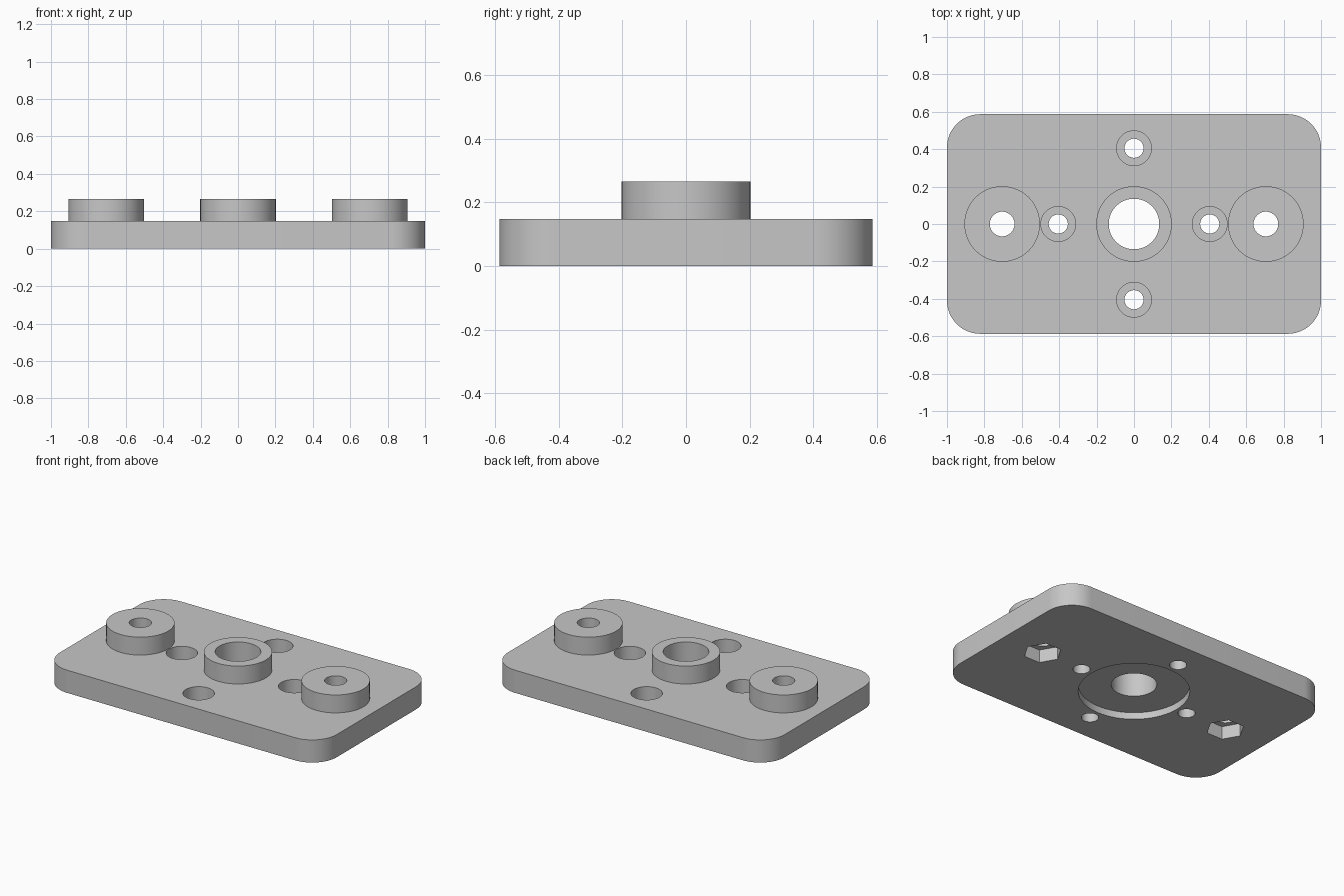
import bpy
import bmesh
import math

if "Cube" in bpy.data.objects:
    bpy.data.objects.remove(bpy.data.objects["Cube"])

PLATE_TOP, BOSS_TOP = 0.148, 0.265
BOSS_X, SCREW_R = 0.705, 0.405

grey = bpy.data.materials.new("light grey")
grey.diffuse_color = (0.57, 0.57, 0.57, 1)
grey.use_nodes = True
grey.node_tree.nodes["Principled BSDF"].inputs["Base Color"].default_value = grey.diffuse_color


def circle(radius, x=0, y=0, n=72):
    return [(x + radius * math.cos(2 * math.pi * i / n),
             y + radius * math.sin(2 * math.pi * i / n)) for i in range(n)]


def rounded_rect(hx, hy, r, n=18):
    pts = []
    for k, (sx, sy) in enumerate([(1, 1), (-1, 1), (-1, -1), (1, -1)]):
        for i in range(n + 1):
            a = math.pi / 2 * (k + i / n)
            pts.append((sx * (hx - r) + r * math.cos(a),
                        sy * (hy - r) + r * math.sin(a)))
    return pts


def prism(name, outline, z0, z1):
    """Extrude a closed outline from z0 up to z1."""
    bm = bmesh.new()
    base = bm.faces.new([bm.verts.new((x, y, z0)) for x, y in outline])
    ext = bmesh.ops.extrude_face_region(bm, geom=[base])
    for v in ext["geom"]:
        if isinstance(v, bmesh.types.BMVert):
            v.co.z = z1
    bmesh.ops.recalc_face_normals(bm, faces=bm.faces[:])
    mesh = bpy.data.meshes.new(name)
    bm.to_mesh(mesh)
    bm.free()
    mesh.materials.append(grey)
    obj = bpy.data.objects.new(name, mesh)
    bpy.context.collection.objects.link(obj)
    return obj


def combine(target, other, operation):
    """Apply a boolean and discard the helper."""
    other.hide_render = True
    bpy.context.view_layer.objects.active = target
    mod = target.modifiers.new("boolean", 'BOOLEAN')
    mod.operation = operation
    mod.solver = 'EXACT'
    mod.object = other
    bpy.ops.object.modifier_apply(modifier=mod.name)
    bpy.data.objects.remove(other)


# Base plate with rounded corners
plate = prism("mounting_plate", rounded_rect(1.0, 0.587, 0.178), 0, PLATE_TOP)

# Three raised round bosses
for x in (-BOSS_X, 0, BOSS_X):
    combine(plate, prism("boss", circle(0.202, x), 0.1, BOSS_TOP), 'UNION')

# Centre bore and the shallow round recess underneath
combine(plate, prism("bore_cutter", circle(0.135), -0.1, 0.4), 'DIFFERENCE')
combine(plate, prism("recess_cutter", circle(0.33), -0.1, 0.045), 'DIFFERENCE')

# Outer boss holes with hexagonal nut pockets underneath
for x in (-BOSS_X, BOSS_X):
    combine(plate, prism("bolt_cutter", circle(0.066, x), -0.1, 0.4), 'DIFFERENCE')
    combine(plate, prism("nut_cutter", circle(0.114, x, n=6), -0.1, 0.085), 'DIFFERENCE')

# Four counterbored screw holes around the centre
for x, y in ((SCREW_R, 0), (-SCREW_R, 0), (0, SCREW_R), (0, -SCREW_R)):
    combine(plate, prism("screw_cutter", circle(0.051, x, y), -0.1, 0.4), 'DIFFERENCE')
    combine(plate, prism("head_cutter", circle(0.093, x, y), 0.058, 0.4), 'DIFFERENCE')

# Single colour, smooth round walls with sharp rims
plate.data.materials.clear()
plate.data.materials.append(grey)
for p in plate.data.polygons:
    p.material_index = 0
bpy.ops.object.select_all(action='DESELECT')
plate.select_set(True)
bpy.context.view_layer.objects.active = plate
bpy.ops.object.shade_smooth_by_angle(angle=math.radians(30))
